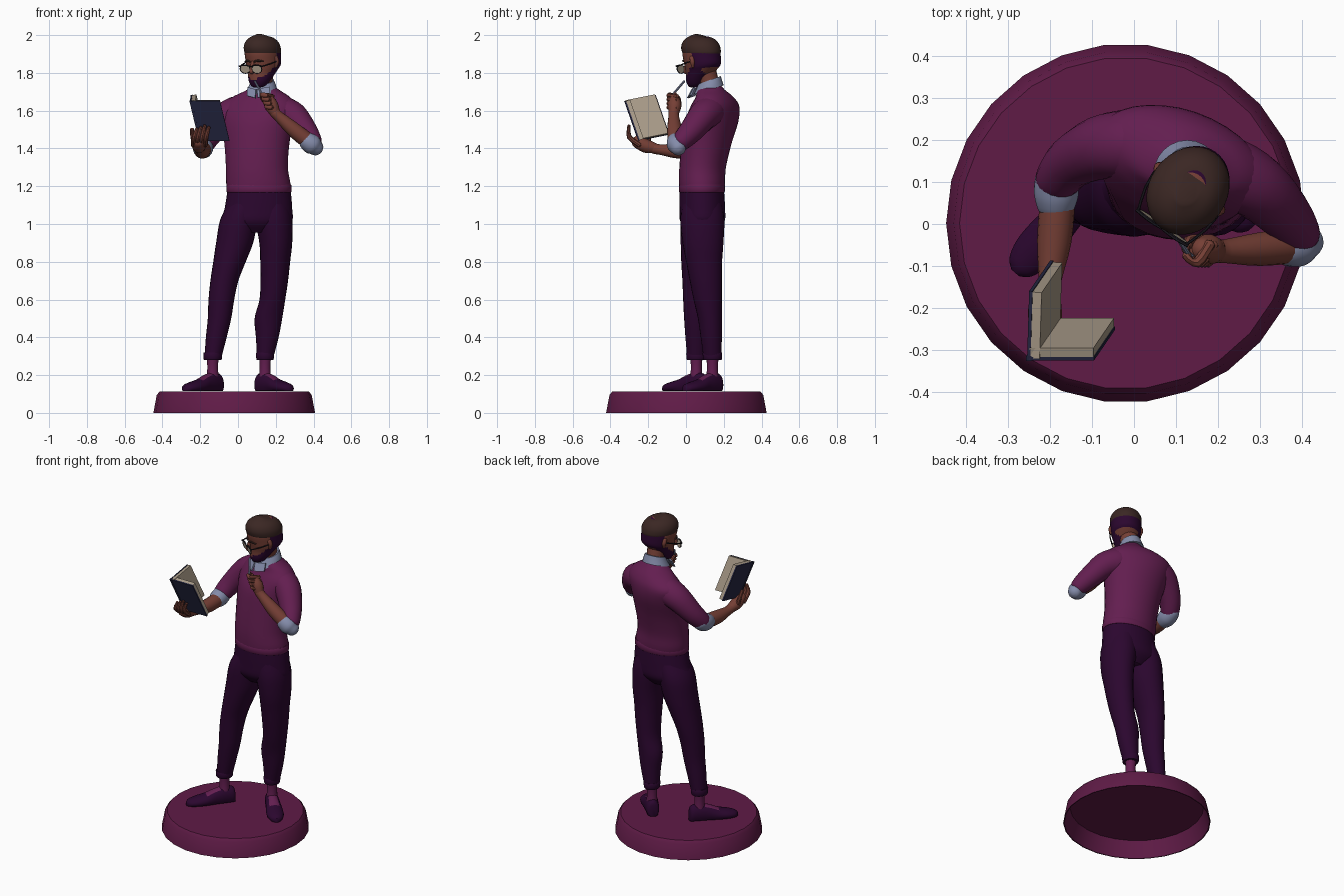
import bpy, bmesh, math
from mathutils import Vector, Matrix


def material(name, r, g, b):
    m = bpy.data.materials.new(name)
    m.diffuse_color = (r, g, b, 1)
    return m


BASE = material("base plum", 0.115, 0.011, 0.062)
SWEATER = material("sweater magenta", 0.125, 0.013, 0.08)
PANTS = material("dark plum", 0.024, 0.002, 0.028)
SKIN = material("skin brown", 0.18, 0.05, 0.036)
HAIR = material("hair brown", 0.043, 0.02, 0.017)
SHIRT = material("shirt blue grey", 0.23, 0.26, 0.4)
COVER = material("cover navy", 0.019, 0.02, 0.055)
PAGES = material("paper beige", 0.4, 0.33, 0.25)
BLACK = material("frame black", 0.012, 0.01, 0.015)


def finish(name, verts, faces, mats, paint=None, M=None):
    me = bpy.data.meshes.new(name)
    me.from_pydata([tuple(v) for v in verts], [], faces)
    bm = bmesh.new()
    bm.from_mesh(me)
    bmesh.ops.recalc_face_normals(bm, faces=bm.faces)
    for f in bm.faces:
        f.smooth = True
        if paint:
            f.material_index = paint(f.calc_center_median())
    bm.to_mesh(me)
    bm.free()
    if M:
        me.transform(M)
    for m in mats:
        me.materials.append(m)
    me.set_sharp_from_angle(angle=math.radians(40))
    ob = bpy.data.objects.new(name, me)
    bpy.context.collection.objects.link(ob)
    return ob


def spline(rows, sub):
    """Smooth curve through rows of numbers."""
    out = []
    for i in range(len(rows) - 1):
        p0, p1 = rows[max(i - 1, 0)], rows[i]
        p2, p3 = rows[i + 1], rows[min(i + 2, len(rows) - 1)]
        for s in range(sub):
            t = s / sub
            out.append([0.5 * (2 * b + (c - a) * t + (2 * a - 5 * b + 4 * c - d) * t * t
                        + (3 * b - a - 3 * c + d) * t ** 3) for a, b, c, d in zip(p0, p1, p2, p3)])
    return out + [list(rows[-1])]


def loft(name, rings, mats, n=24, sub=4, paint=None, M=None, floor=None):
    """Skin over elliptical rings, each (centre, half axis u, half axis v)."""
    rows = spline([[*c, *u, *v] for c, u, v in rings], sub)
    verts, faces = [], []
    for r in rows:
        c, u, v = Vector(r[:3]), Vector(r[3:6]), Vector(r[6:])
        for k in range(n):
            a = math.tau * k / n
            p = c + u * math.cos(a) + v * math.sin(a)
            if floor is not None:
                p.z = max(p.z, floor)
            verts.append(p)
    for i in range(len(rows) - 1):
        for k in range(n):
            j = (k + 1) % n
            faces.append((i * n + k, i * n + j, i * n + n + j, i * n + n + k))
    faces += [tuple(range(n)), tuple(range(len(verts) - n, len(verts)))]
    return finish(name, verts, faces, mats if isinstance(mats, list) else [mats], paint, M)


def flat(cx, cy, z, rx, ry, yaw=0):
    a = math.radians(yaw)
    return ((cx, cy, z), (rx * math.cos(a), rx * math.sin(a), 0), (-ry * math.sin(a), ry * math.cos(a), 0))


def tube(name, pts, mat, n=14, sub=3, M=None):
    """Round-ended limb along points (x, y, z, radius)."""
    P, R = [Vector(p[:3]) for p in pts], [p[3] for p in pts]
    t0, t1 = (P[0] - P[1]).normalized(), (P[-1] - P[-2]).normalized()
    r0, r1 = R[0], R[-1]
    P = [P[0] + t0 * r0 * .9, P[0] + t0 * r0 * .6] + P + [P[-1] + t1 * r1 * .6, P[-1] + t1 * r1 * .9]
    R = [r0 * .25, r0 * .75] + R + [r1 * .75, r1 * .25]
    chord = P[-1] - P[0]
    k = min(range(3), key=lambda i: abs(chord[i]))
    ref = Vector([float(i == k) for i in range(3)])
    rings = []
    for i, p in enumerate(P):
        t = P[min(i + 1, len(P) - 1)] - P[max(i - 1, 0)]
        u = t.cross(ref).normalized()
        v = t.cross(u).normalized()
        rings.append((p, u * R[i], v * R[i]))
    return loft(name, rings, mat, n, sub, M=M)


def slab(name, o, a, b, c, mat):
    o, a, b, c = map(Vector, (o, a, b, c))
    v = [o + a * i + b * j + c * k for k in (0, 1) for j in (0, 1) for i in (0, 1)]
    return finish(name, v, [(0, 1, 3, 2), (4, 5, 7, 6), (0, 1, 5, 4), (2, 3, 7, 6), (0, 2, 6, 4), (1, 3, 7, 5)], [mat])


# Round base, hollow underneath
loft("base", [flat(-.02, .002, z, r, r) for z, r in
              ((.1, .388), (0, .422), (0, .428), (.095, .41), (.112, .396))], BASE, 26, 1)

# Trousers: hips and two legs with turned hems
loft("hips", [flat(.112, .083, 1.18, .167, .118), flat(.108, .086, 1.08, .179, .121),
              flat(.098, .087, 1.01, .184, .116), flat(.1, .085, .955, .09, .07)], PANTS, 28)
LEFT = [(.04, .086, 1.11, .09, .105), (.005, .086, 1.02, .1, .116), (-.018, .082, .9, .098, .11),
        (-.045, .075, .8, .086, .1), (-.072, .068, .7, .074, .087), (-.088, .06, .6, .068, .075),
        (-.098, .056, .5, .062, .066), (-.115, .055, .4, .055, .058), (-.134, .055, .285, .044, .048)]
RIGHT = [(.18, .086, 1.11, .09, .105), (.19, .087, 1.02, .098, .116), (.2, .09, .9, .087, .108),
         (.197, .096, .8, .079, .095), (.192, .105, .7, .073, .085), (.182, .115, .6, .068, .075),
         (.161, .127, .5, .073, .064), (.155, .134, .4, .06, .056), (.143, .14, .285, .042, .046)]
SHOE = [(.056, .014, .05), (.046, .034, .09), (0, .041, .1), (-.05, .044, .088), (-.1, .05, .064),
        (-.15, .048, .05), (-.187, .034, .038), (-.203, .012, .025)]
for side, leg, yaw, length in (("left", LEFT, -41, 1.12), ("right", RIGHT, 43, 1)):
    loft(side + "_trouser_leg", [flat(*r) for r in leg], PANTS)
    x, y, z, rx, ry = leg[-1]
    loft(side + "_trouser_hem", [flat(x, y, h, rx + d, ry + d)
         for h, d in ((.28, .001), (.285, .004), (.315, .006), (.32, .003))], PANTS, sub=1)
    tube(side + "_ankle", [(x, y, .31, .033), (x, y, .24, .029), (x, y, .16, .034)], SWEATER)
    # Slip-on shoe with an open instep
    M = Matrix.Translation((x, y, .115)) @ Matrix.Rotation(math.radians(yaw), 4, 'Z') @ Matrix.Scale(length, 4, (0, 1, 0))
    loft(side + "_shoe", [((0, p, h * .4), (w, 0, 0), (0, 0, h * .6)) for p, w, h in SHOE], [PANTS, SWEATER], 20, 4,
         lambda c: int(-.1 < c.y < -.03 and abs(c.x) < .026 and c.z > .035), M, floor=0)

# Sweater body and ribbed hem
loft("sweater", [flat(.112, .084, 1.17, .168, .117), flat(.107, .085, 1.22, .17, .122, -3),
                 flat(.1, .088, 1.3, .165, .123, -6), flat(.1, .108, 1.42, .173, .13, -11),
                 flat(.102, .135, 1.54, .194, .135, -18), flat(.112, .153, 1.62, .208, .117, -19),
                 flat(.122, .152, 1.67, .16, .094, -18), flat(.132, .135, 1.705, .095, .075, -16),
                 flat(.132, .13, 1.73, .06, .058)], SWEATER, 32)
loft("sweater_hem", [flat(.111, .084, z, .17 + d, .119 + d)
     for z, d in ((1.168, 0), (1.172, .003), (1.2, .003), (1.208, 0))], SWEATER, 32, 1)

# Sleeves, rolled cuffs and forearms
tube("left_sleeve", [(-.01, .19, 1.595, .082), (-.08, .182, 1.555, .076), (-.148, .148, 1.475, .063),
                     (-.182, .108, 1.42, .054)], SWEATER, 20)
tube("left_cuff", [(-.184, .115, 1.415, .05), (-.185, .083, 1.402, .054), (-.186, .055, 1.395, .05)], SHIRT, 18)
tube("left_forearm", [(-.182, .06, 1.395, .041), (-.19, -.04, 1.387, .041), (-.2, -.13, 1.393, .028),
                      (-.203, -.17, 1.4, .028)], SKIN, 16)
tube("right_sleeve", [(.225, .125, 1.597, .084), (.297, .085, 1.565, .077), (.358, .025, 1.49, .064),
                      (.393, -.022, 1.44, .052)], SWEATER, 20)
tube("right_cuff", [(.41, -.042, 1.405, .044), (.395, -.048, 1.418, .052), (.372, -.053, 1.435, .05)], SHIRT, 18)
tube("right_forearm", [(.395, -.05, 1.42, .041), (.3, -.06, 1.495, .04), (.215, -.065, 1.57, .028),
                       (.195, -.065, 1.59, .028)], SKIN, 16)

# Hand holding the book
tube("left_palm", [(-.203, -.16, 1.4, .026), (-.207, -.21, 1.412, .036), (-.207, -.255, 1.435, .034)], SKIN)
for i in range(4):
    x = -.236 + i * .021
    tube("left_finger", [(x, -.25, 1.42, .013), (x + .004, -.3, 1.46, .013),
                         (x + .018, -.302, 1.518 - .008 * abs(i - 2), .009)], SKIN, 8)
tube("left_thumb", [(-.225, -.2, 1.415, .015), (-.24, -.2, 1.46, .012), (-.243, -.22, 1.5, .01)], SKIN, 8)

# Hand holding the pen
tube("right_palm", [(.195, -.065, 1.59, .028), (.178, -.06, 1.625, .036), (.165, -.06, 1.655, .03)], SKIN)
for i in range(4):
    z = 1.675 - i * .021
    x = .165 + i * .008
    tube("right_finger", [(x + .015, -.05, z, .013), (x - .015, -.092, z + .006, .013),
                          (x - .04, -.075, z + .008, .011), (x - .035, -.05, z, .01)], SKIN, 8)
tube("right_thumb", [(.16, -.04, 1.63, .015), (.13, -.04, 1.665, .012), (.122, -.06, 1.69, .009)], SKIN, 8)
tube("pen", [(.15, -.085, 1.645, .006), (.128, -.07, 1.685, .006), (.09, -.01, 1.755, .006)], SHIRT, 8, 1)

# Open book: two covers with page blocks and a spine
S, D = Vector((-.255, -.325, 1.65)), Vector((.05, .073, -.21))
for side, a, sign in (("front", Vector((.16, 0, 0)), 1), ("side", Vector((.005, .165, .033)), -1)):
    n = a.cross(D).normalized() * sign
    slab(side + "_cover", S, a, D, n * .008, COVER)
    slab(side + "_pages", S + n * .008 + D * .01 + a * .03, a * .955, D * .98, n * .022, PAGES)
slab("book_spine", S - Vector((.002, .002, 0)), (.012, 0, 0), D, (0, .012, .004), COVER)

# Neck and shirt collar
tube("neck", [(.132, .135, 1.7, .055), (.132, .12, 1.76, .052), (.132, .1, 1.82, .055)], SKIN, 18)
loft("collar", [((.127, .12, 1.71), (.08, 0, 0), (0, .08, .024)), ((.13, .123, 1.735), (.071, 0, 0), (0, .069, .022)),
                ((.131, .125, 1.762), (.059, 0, 0), (0, .059, .021))], SHIRT, 24, 2)
slab("left_collar_point", (.05, .065, 1.725), (.044, -.036, -.012), (-.004, -.024, -.045), (.004, .007, -.003), SHIRT)
slab("right_collar_point", (.1, .03, 1.715), (.066, .012, .012), (.004, -.022, -.045), (-.001, .008, -.003), SHIRT)

# Head, turned towards the book and tipped down, with painted beard and short sides
H = Matrix.Translation((.133, .085, 1.87)) @ Matrix.Rotation(math.radians(-35), 4, 'Z') @ Matrix.Rotation(math.radians(8), 4, 'X')


def head_paint(c):
    lips = abs(c.x) < .024 and -.096 < c.z < -.08 and c.y < -.06
    beard = c.y < .035 and c.z < -.078 + max(0, c.y + .075) * .75 and not lips
    return int(beard or (c.y > .0 and c.z > -.052))


HEAD = [(-.138, -.06, .022, .024), (-.128, -.056, .042, .042), (-.1, -.042, .06, .063), (-.06, -.012, .075, .088),
        (-.035, .001, .085, .1), (0, .002, .089, .103), (.05, 0, .089, .104), (.09, 0, .074, .088), (.115, 0, .045, .055)]
loft("head", [flat(0, y, z, rx, ry) for z, y, rx, ry in HEAD], [SKIN, PANTS], 36, 6, head_paint, H)
CAP = [(.03, .003, .088, .103), (.042, .002, .092, .107), (.07, 0, .092, .107), (.098, 0, .08, .094),
       (.118, .004, .057, .068), (.129, .008, .025, .03)]
loft("hair", [((0, y, z), (rx, 0, 0), (0, ry, -.012)) for z, y, rx, ry in CAP], HAIR, 32, 4, M=H)
tube("nose", [(0, -.096, 0, .009), (0, -.108, -.03, .012), (0, -.112, -.048, .014)], SKIN, 10, M=H)

# Ears, brows and glasses, mirrored
for s in (-1, 1):
    tube("ear", [(s * .085, -.004, .01, .013), (s * .088, -.002, -.012, .013), (s * .082, -.006, -.035, .009)], SKIN, 10, M=H)
    tube("eyebrow", [(s * .014, -.103, .004, .005), (s * .036, -.096, .008, .006), (s * .058, -.081, .002, .004)], HAIR, 8, M=H)
    c = (s * .038, -.118)
    loft("lens", [((c[0], c[1] + d, -.034), (.031, 0, 0), (0, 0, .022)) for d in (-.001, .002)], PAGES, 20, 1, M=H)
    v, f = [], []
    for i in range(20):
        a, i2 = math.tau * i / 20, (i + 1) % 20
        for k in range(6):
            b, k2 = math.tau * k / 6, (k + 1) % 6
            r = 1 + .09 * math.cos(b)
            v.append((c[0] + .032 * r * math.cos(a), c[1] + .003 * math.sin(b), -.034 + .023 * r * math.sin(a)))
            f.append((i * 6 + k, i2 * 6 + k, i2 * 6 + k2, i * 6 + k2))
    finish("lens_rim", v, f, [BLACK], M=H)
    tube("glasses_arm", [(s * .07, -.118, -.02, .0035), (s * .088, -.06, -.014, .0035), (s * .092, .0, -.006, .0035)], BLACK, 6, 2, M=H)
    tube("glasses_brow_bar", [(s * .002, -.121, -.02, .003), (s * .036, -.121, -.012, .004), (s * .072, -.119, -.018, .004)], BLACK, 6, 2, M=H)
